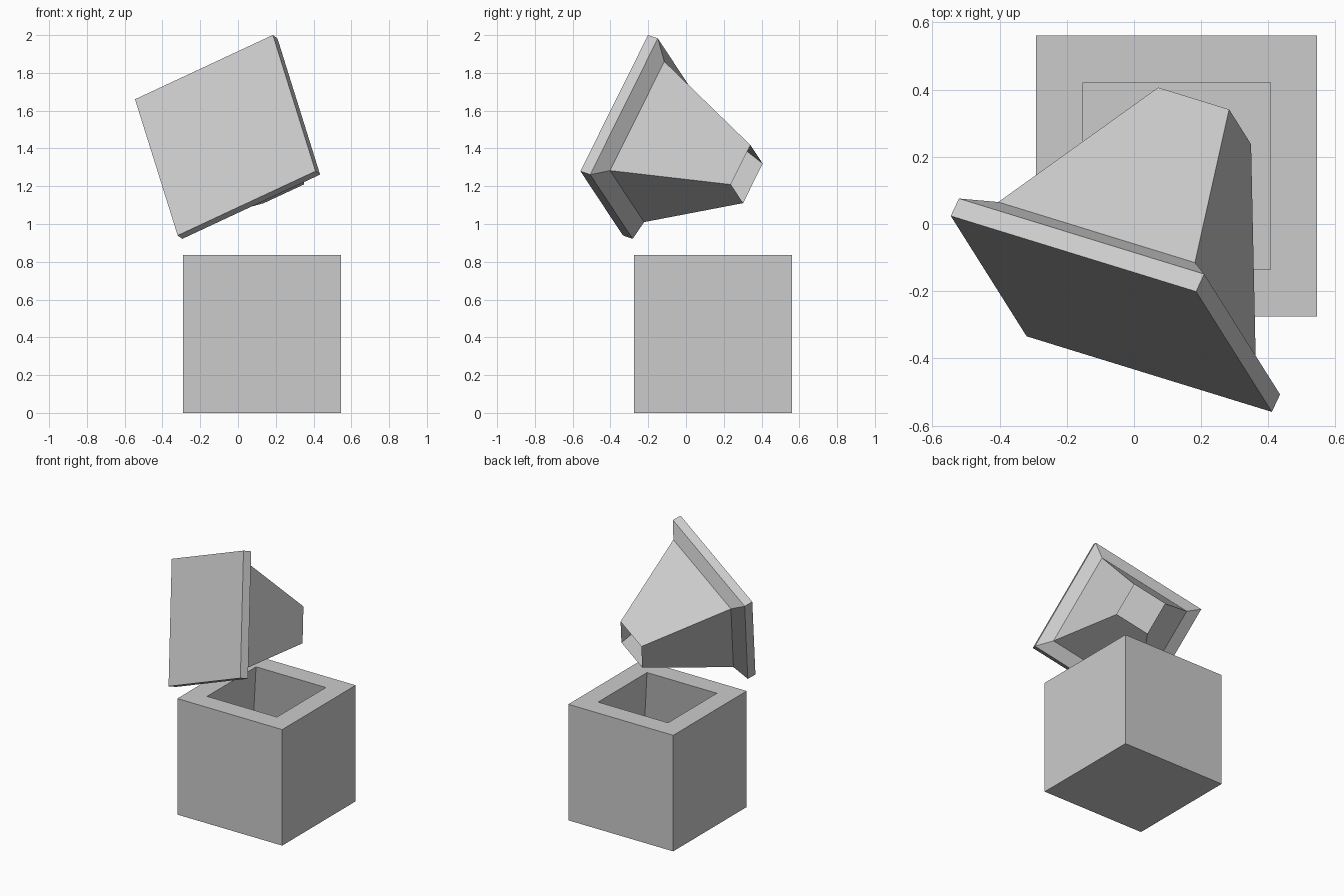
import bpy
import bmesh
from mathutils import Matrix, Vector

default = bpy.data.objects.get("Cube")
if default:
    bpy.data.objects.remove(default, do_unlink=True)

SIDE = 0.836

# Single plain grey
grey = bpy.data.materials.new("plain_grey")
grey.use_nodes = True
color = (0.6, 0.6, 0.6, 1)
grey.diffuse_color = color
grey.node_tree.nodes["Principled BSDF"].inputs["Base Color"].default_value = color


def square_loft(name, sections, close_end, matrix):
    """Join square sections (width, height) into a shell along local z."""
    bm = bmesh.new()
    rings = []
    for width, height in sections:
        h = width / 2
        rings.append([bm.verts.new((sx * h, sy * h, height))
                      for sx, sy in ((-1, -1), (1, -1), (1, 1), (-1, 1))])
    bm.faces.new(rings[0][::-1])
    for low, high in zip(rings, rings[1:]):
        for i in range(4):
            j = (i + 1) % 4
            bm.faces.new((low[i], low[j], high[j], high[i]))
    if close_end:
        bm.faces.new(rings[-1])
    mesh = bpy.data.meshes.new(name)
    bm.to_mesh(mesh)
    bm.free()
    mesh.materials.append(grey)
    obj = bpy.data.objects.new(name, mesh)
    obj.matrix_world = matrix
    bpy.context.collection.objects.link(obj)
    return obj


# Box: outer walls, flat rim, then a cavity that widens towards the floor
square_loft("hollow_box",
            [(SIDE, 0), (SIDE, SIDE), (0.557, SIDE), (0.825, 0.012)],
            True, Matrix.Translation((0.127, 0.143, 0)))

# Tilted lid: square plate, sloped shoulder and tapered open-ended funnel
across = Vector((0.873, -0.269, 0.407)).normalized()
axis = across.cross(Vector((0.275, -0.430, -0.860))).normalized()
down = axis.cross(across)
tilt = Matrix((across, down, axis)).transposed().to_4x4()
square_loft("funnel_lid",
            [(SIDE, 0), (SIDE, 0.06), (0.67, 0.115), (0.242, 0.683)],
            False, Matrix.Translation((-0.0675, -0.2675, 1.47)) @ tilt)
